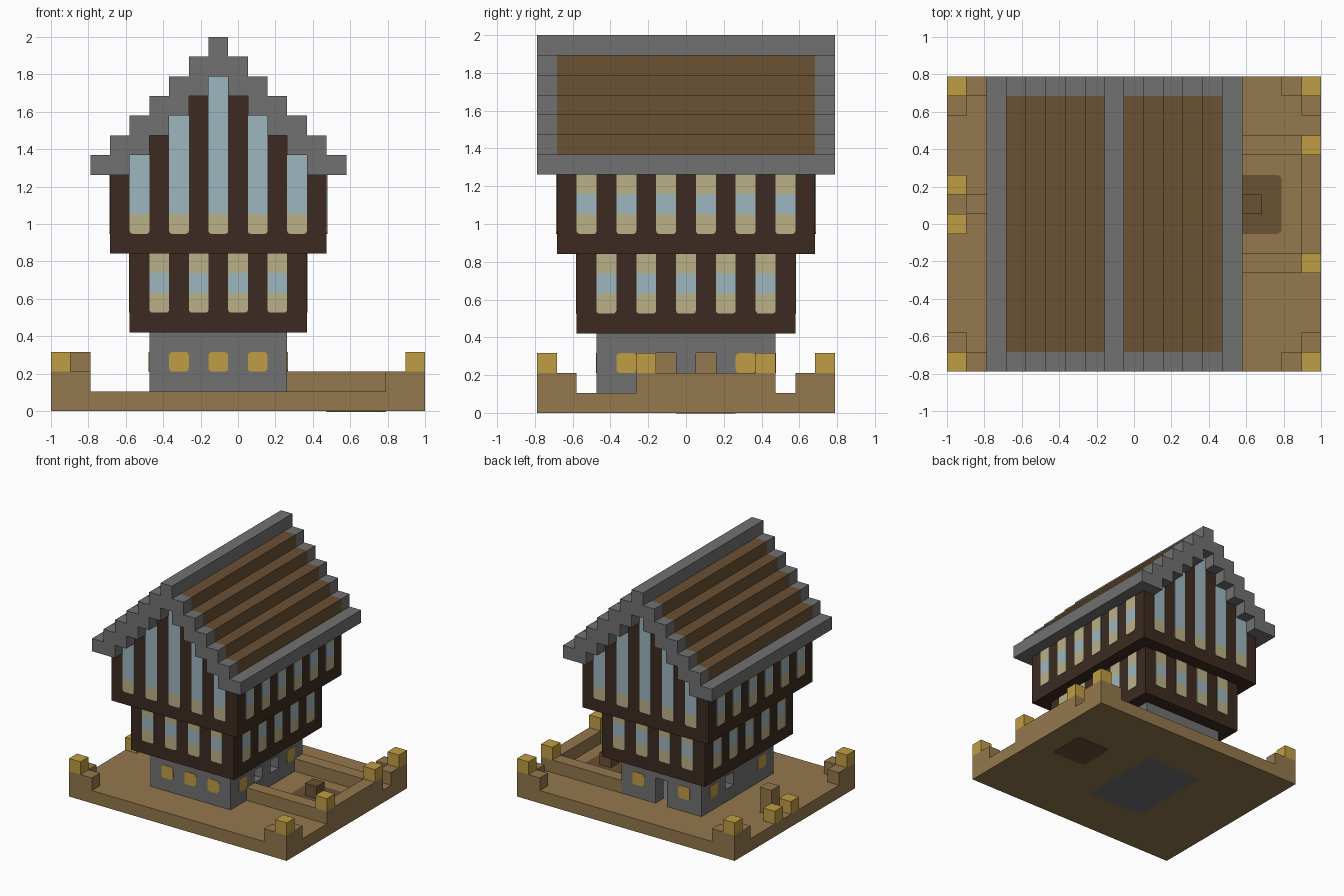
import bpy, bmesh, math
from mathutils import Vector

if "Cube" in bpy.data.objects:
    bpy.data.objects.remove(bpy.data.objects["Cube"])

U = 2 / 19                      # edge of one building block
NX, NY = 19, 15                 # blocks across and deep


def material(name, hexcode):
    rgb = [int(hexcode[k:k + 2], 16) / 255 for k in (0, 2, 4)]
    col = [c / 12.92 if c < 0.04 else ((c + 0.055) / 1.055) ** 2.4 for c in rgb] + [1]
    m = bpy.data.materials.new(name)
    m.use_nodes = True
    m.diffuse_color = col
    m.node_tree.nodes["Principled BSDF"].inputs["Base Color"].default_value = col
    return m


EARTH = material("earth brown", "94784d")
GOLD = material("gold", "c09d43")
STONE = material("stone grey", "717171")
TIMBER = material("dark timber", "3c2b21")
CREAM = material("cream", "bab189")
GLASS = material("pale blue glass", "9db6bf")
SHINGLE = material("roof brown", "6b5134")


def place(i, j, k):
    return Vector(((i - NX / 2) * U, (j - NY / 2) * U, k * U))


def finish(bm, name, mats):
    me = bpy.data.meshes.new(name)
    bm.to_mesh(me)
    bm.free()
    ob = bpy.data.objects.new(name, me)
    for m in mats:
        me.materials.append(m)
    bpy.context.collection.objects.link(ob)
    return ob


def box(i0, i1, j0, j1, k0, k1):
    return {(i, j, k) for i in range(i0, i1) for j in range(j0, j1) for k in range(k0, k1)}


def blocks(name, cells, mats, rule=lambda c: 0):
    """Outer skin of a set of blocks, with coplanar faces merged."""
    bm = bmesh.new()
    for c in cells:
        for axis in range(3):
            for side in (0, 1):
                n = list(c)
                n[axis] += 2 * side - 1
                if tuple(n) in cells:
                    continue
                a, b = (axis + 1) % 3, (axis + 2) % 3
                pts = []
                for da, db in ((0, 0), (1, 0), (1, 1), (0, 1)):
                    p = list(c)
                    p[axis] += side
                    p[a] += da
                    p[b] += db
                    pts.append(bm.verts.new(place(*p)))
                f = bm.faces.new(pts if side else pts[::-1])
                f.material_index = rule(c)
    bmesh.ops.remove_doubles(bm, verts=bm.verts, dist=U / 100)
    bmesh.ops.dissolve_limit(bm, angle_limit=0.01, verts=bm.verts, edges=bm.edges,
                             delimit={'MATERIAL'})
    return finish(bm, name, mats)


def outline(s0, s1, t0, t1, low, high):
    """Rectangle with rounded lower and upper corners."""
    pts = []
    for s, t, r, turn in ((s0, t0, low, 2), (s1, t0, low, 3), (s1, t1, high, 0), (s0, t1, high, 1)):
        cs = s + r if s == s0 else s - r
        ct = t + r if t == t0 else t - r
        for step in range(4 if r else 1):
            a = (turn + step / 3) * math.pi / 2
            pts.append((cs + r * math.cos(a), ct + r * math.sin(a)))
    return pts


def plates(name, items, mat):
    """Thin panes: each item is (axis, wall, outward, outline)."""
    bm = bmesh.new()
    for axis, wall, out, pts in items:
        thick = out * 0.004 / U

        def spot(s, t, w):
            return place(*{'x': (w, s, t), 'y': (s, w, t), 'z': (s, t, w)}[axis])
        f = bm.faces.new([bm.verts.new(spot(s, t, wall)) for s, t in pts])
        ext = bmesh.ops.extrude_face_region(bm, geom=[f])["geom"]
        shift = spot(0, 0, thick) - spot(0, 0, 0)
        for v in ext:
            if isinstance(v, bmesh.types.BMVert):
                v.co += shift
    bmesh.ops.recalc_face_normals(bm, faces=bm.faces)
    return finish(bm, name, [mat])


# Yard: slab, corner walls and side enclosure
stone_floor = box(6, 11, 4, 11, 0, 1)
yard = box(0, NX, 0, NY, 0, 1) - stone_floor
for i, di in ((0, 1), (18, -1)):
    for j, dj in ((0, 1), (14, -1)):
        yard |= {(i, j, 1), (i + di, j, 1), (i, j + dj, 1)}
yard |= box(12, 19, 5, 6, 1, 2) | box(12, 19, 11, 12, 1, 2) | box(18, 19, 5, 12, 1, 2)
blocks("yard", yard, [EARTH])
blocks("yard_seat", box(1, 2, 8, 9, 1, 3), [EARTH])
blocks("inner_cupboard", box(6, 7, 6, 7, 1, 3), [EARTH])

# Gold posts
posts = {(i, j, 2) for i in (0, 18) for j in (0, 14)}
posts |= {(18, 5, 2), (18, 11, 2), (0, 7, 1), (0, 9, 1)}
blocks("gold_posts", posts, [GOLD])

# Sunken patch with a stump
patch = outline(14, 17, 7, 10, 0.25, 0.25)
plates("dark_patch", [('z', 1, 1, patch), ('z', 0, -1, patch)], SHINGLE)
blocks("stump", box(15, 16, 8, 9, 1, 2), [SHINGLE])

# Hollow stone ground floor with side openings and a back door
stone = box(5, 12, 3, 12, 1, 4) - box(6, 11, 4, 11, 1, 4)
stone -= {(11, 6, 2), (11, 8, 2), (5, 8, 2)} | box(8, 9, 11, 12, 1, 3)
blocks("stone_floor", stone_floor, [STONE])
blocks("stone_walls", stone, [STONE])

# Timber storeys and gable body under the stepped roof
blocks("middle_storey", box(4, 13, 2, 13, 4, 8), [TIMBER])
upper = box(3, 14, 1, 14, 8, 12)
for k in range(12, 17):
    upper |= box(k - 8, 25 - k, 1, 14, k, k + 1)
blocks("upper_storey", upper, [TIMBER])

# Stepped roof with stone rim and ridge
roof = box(8, 9, 0, NY, 18, 19)
for k in range(12, 18):
    roof |= box(k - 10, k - 8, 0, NY, k, k + 1) | box(25 - k, 27 - k, 0, NY, k, k + 1)
blocks("roof", roof, [STONE, SHINGLE],
       lambda c: 1 if 12 < c[2] < 18 and 0 < c[1] < 14 else 0)

# Windows
cream, glass, gold = [], [], []


def window(axis, wall, out, s, k0, glass_top, top):
    cream.append((axis, wall, out, outline(s, s + 1, k0, k0 + 1, 0.15, 0)))
    glass.append((axis, wall, out, outline(s, s + 1, k0 + 1, glass_top, 0, 0)))
    if top > glass_top:
        cream.append((axis, wall, out, outline(s, s + 1, glass_top, top, 0, 0)))


def lamp(axis, wall, out, s):
    gold.append((axis, wall, out, outline(s, s + 1, 2, 3, 0.18, 0.18)))


for out in (-1, 1):
    front = out < 0
    for s in (5, 7, 9, 11):
        window('y', 2 if front else 13, out, s, 5, 7, 8)
    for s in (4, 6, 8, 10, 12):
        window('y', 1 if front else 14, out, s, 9, 17 - abs(s - 8), 0)
    for s in (3, 5, 7, 9, 11):
        window('x', 4 if front else 13, out, s, 5, 7, 8)
    for s in (2, 4, 6, 8, 10, 12):
        window('x', 3 if front else 14, out, s, 9, 11, 12)
    for s in (4, 10):
        lamp('x', 5 if front else 12, out, s)
    for s in (6, 8, 10) if front else (6, 10):
        lamp('y', 3 if front else 12, out, s)

plates("cream_panels", cream, CREAM)
plates("glass_panes", glass, GLASS)
plates("gold_windows", gold, GOLD)
